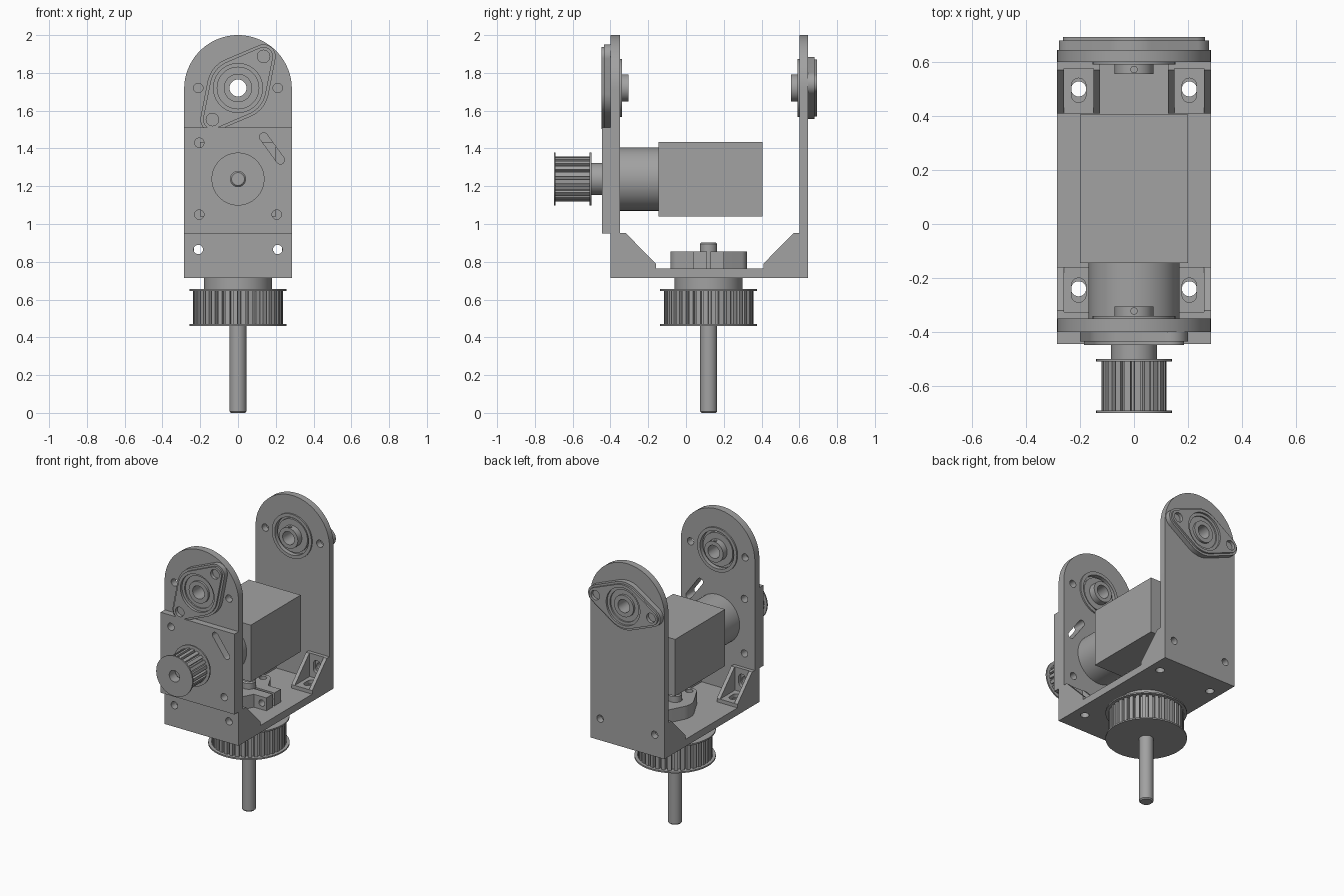
import bpy, bmesh, math
from math import cos, sin, pi

cube = bpy.data.objects.get("Cube")
if cube:
    bpy.data.objects.remove(cube, do_unlink=True)

grey = bpy.data.materials.new("machined grey")
grey.use_nodes = True
TONE = (0.36, 0.36, 0.36, 1)
grey.diffuse_color = TONE
grey.node_tree.nodes["Principled BSDF"].inputs["Base Color"].default_value = TONE

# axis name -> mapping of profile (u, v) and depth t to space
MAP = {"X": lambda u, v, t: (t, u, v),
       "Y": lambda u, v, t: (u, t, v),
       "Z": lambda u, v, t: (u, v, t)}


def finish(name, bm):
    bmesh.ops.recalc_face_normals(bm, faces=bm.faces)
    mesh = bpy.data.meshes.new(name)
    bm.to_mesh(mesh)
    bm.free()
    mesh.materials.append(grey)
    obj = bpy.data.objects.new(name, mesh)
    bpy.context.collection.objects.link(obj)
    return obj


def prism(name, pts, axis, a, b):
    """Extrude a flat outline along an axis from a to b."""
    bm = bmesh.new()
    low, high = [[bm.verts.new(MAP[axis](u, v, t)) for u, v in pts] for t in (a, b)]
    bm.faces.new(low)
    bm.faces.new(high)
    for i in range(len(pts)):
        j = (i + 1) % len(pts)
        bm.faces.new((low[i], low[j], high[j], high[i]))
    return finish(name, bm)


def lathe(name, profile, axis, cu, cv, base=0, sign=1, n=64):
    """Revolve a closed (radius, depth) profile around an axis."""
    bm = bmesh.new()
    rings = [[bm.verts.new(MAP[axis](cu + r * cos(2 * pi * k / n), cv + r * sin(2 * pi * k / n),
                                     base + sign * t)) for r, t in profile] for k in range(n)]
    for k in range(n):
        p, q = rings[k], rings[(k + 1) % n]
        for i in range(len(profile)):
            j = (i + 1) % len(profile)
            bm.faces.new((p[i], p[j], q[j], q[i]))
    return finish(name, bm)


def arc(cu, cv, r, start=0, end=360, n=48):
    full = end - start == 360
    steps = n if full else n + 1
    angles = [math.radians(start + (end - start) * i / n) for i in range(steps)]
    return [(cu + r * cos(a), cv + r * sin(a)) for a in angles]


def rect(u0, u1, v0, v1):
    return [(u0, v0), (u1, v0), (u1, v1), (u0, v1)]


def slot(cu, cv, half, r, angle):
    """Outline with two round ends."""
    a = math.radians(angle)
    du, dv = half * cos(a), half * sin(a)
    return (arc(cu + du, cv + dv, r, angle - 90, angle + 90, 12)
            + arc(cu - du, cv - dv, r, angle + 90, angle + 270, 12))


def lozenge(cu, cv, body, ear, dist, angle):
    """Round body with two ears, joined by tangents."""
    t = math.degrees(math.acos((body - ear) / dist))
    pts = []
    for side in (0, 180):
        a = angle + side
        ra = math.radians(a)
        pts += arc(cu + dist * cos(ra), cv + dist * sin(ra), ear, a - t, a + t, 16)
        pts += arc(cu, cv, body, a + t, a + 180 - t, 20)
    return pts


def cut(obj, outlines, axis, a, b):
    bpy.context.view_layer.objects.active = obj
    for pts in outlines:
        tool = prism("cutter", pts, axis, a, b)
        tool.hide_render = True
        mod = obj.modifiers.new("cut", "BOOLEAN")
        mod.operation, mod.solver, mod.object = "DIFFERENCE", "EXACT", tool
        bpy.ops.object.modifier_apply(modifier=mod.name)
        bpy.data.objects.remove(tool, do_unlink=True)
    return obj


W, AXLE, MOTOR_Z, SHAFT_Y = 0.285, 1.72, 1.238, 0.12
slide_slot = slot(0.18, 1.40, 0.075, 0.022, -54)
motor_holes = [arc(x, z, 0.025, n=24) for x, z in ((-0.205, 1.43), (-0.205, 1.05), (0.205, 1.05))]
upright = [(-W, 0.715), (W, 0.715)] + arc(0, 2 - W, W, 0, 180)
plate_holes = [arc(s * 0.21, z, 0.025, n=24) for s in (-1, 1) for z in (0.865, AXLE)]
plate_holes.append(arc(0, AXLE, 0.153, n=64))

# Bracket uprights and base
cut(prism("front_upright", upright, "Y", -0.40, -0.35),
    plate_holes + motor_holes + [slide_slot], "Y", -0.5, -0.3)
cut(prism("back_upright", upright, "Y", 0.60, 0.645), plate_holes, "Y", 0.5, 0.7)
cut(prism("base_plate", rect(-W, W, -0.35, 0.60), "Z", 0.715, 0.765),
    [arc(s * 0.205, y, 0.028, n=24) for s in (-1, 1) for y in (-0.24, 0.50)], "Z", 0.6, 0.9)
cut(prism("motor_plate", rect(-W, W, 0.95, 1.51), "Y", -0.445, -0.40),
    motor_holes + [slide_slot], "Y", -0.5, -0.3)

# Hollow corner brackets: two cheeks, a foot and a back each
for place, y0, d in (("front", -0.35, 1), ("back", 0.60, -1)):
    side = [(y0, 0.765), (y0 + d * 0.19, 0.765), (y0 + d * 0.19, 0.79),
            (y0 + d * 0.03, 0.953), (y0, 0.953)]
    for s, hand in ((-1, "right"), (1, "left")):
        for i, x in enumerate((0.125, 0.26)):
            prism(f"{place}_{hand}_bracket_cheek_{i + 1}", side, "X", s * x, s * (x + 0.025))
        xs = sorted((s * 0.15, s * 0.26))
        foot = prism(f"{place}_{hand}_bracket_foot",
                     rect(*xs, *sorted((y0, y0 + d * 0.19))), "Z", 0.765, 0.79)
        cut(foot, [slot(s * 0.205, y0 + d * 0.105, 0.018, 0.027, 90)], "Z", 0.7, 0.9)
        back = prism(f"{place}_{hand}_bracket_back", rect(*xs, 0.79, 0.953),
                     "Y", *sorted((y0, y0 + d * 0.025)))
        cut(back, [slot(s * 0.205, 0.87, 0.018, 0.027, 90)], "Y", y0 - 0.1, y0 + 0.1)

# Flanged bearings on both uprights; depth runs outward from the inner face
insert = [(0.045, -0.045), (0.072, -0.045), (0.072, 0), (0.115, 0), (0.115, 0.02),
          (0.13, 0.02), (0.13, -0.01), (0.153, -0.01), (0.153, 0.05), (0.13, 0.05),
          (0.13, 0.08), (0.11, 0.08), (0.11, 0.07), (0.075, 0.07), (0.075, 0.085), (0.045, 0.085)]
for place, inner, outer, sign, tilt in (("front", -0.35, -0.40, -1, 51), ("back", 0.60, 0.645, 1, 6)):
    ear = math.radians(tilt)
    ears = [arc(s * 0.215 * cos(ear), AXLE + s * 0.215 * sin(ear), 0.033, n=24) for s in (-1, 1)]
    span = sorted((outer, outer + sign * 0.035))
    housing = prism(f"{place}_bearing_housing", lozenge(0, AXLE, 0.165, 0.064, 0.215, tilt), "Y", *span)
    cut(housing, [arc(0, AXLE, 0.13, n=64)] + ears, "Y", outer - 0.1, outer + 0.1)
    rim = prism(f"{place}_bearing_rim", lozenge(0, AXLE, 0.15, 0.05, 0.215, tilt),
                "Y", *sorted((outer + sign * 0.034, outer + sign * 0.048)))
    cut(rim, [arc(0, AXLE, 0.13, n=64)] + ears, "Y", outer - 0.1, outer + 0.1)
    for i, pts in enumerate(ears):
        prism(f"{place}_bearing_bolt_{i + 1}", pts, "Y", *sorted((outer, outer + sign * 0.025)))
    ring = lathe(f"{place}_bearing_insert", insert, "Y", 0, AXLE, inner, sign)
    cut(ring, [arc(0, inner - sign * 0.028, 0.012, n=16)], "Z", AXLE + 0.055, AXLE + 0.09)

# Motor body and gearbox
prism("motor_gearbox", arc(0, MOTOR_Z, 0.168, n=64), "Y", -0.35, -0.14)
prism("motor_body", rect(-0.2, 0.2, 1.04, 1.435), "Y", -0.145, 0.405)


def pulley(name, axis, cu, cv, teeth, root, tip, rim, bore, start, end, hub_r, hub_end):
    """Toothed belt pulley with two rims and a hub."""
    step = 2 * pi / teeth
    gear = []
    for k in range(teeth):
        for f, r in ((0, root), (0.3, root), (0.36, tip), (0.94, tip)):
            a = (k + f) * step
            gear.append((cu + r * cos(a), cv + r * sin(a)))
    cut(prism(name + "_teeth", gear, axis, start, end), [arc(cu, cv, bore)], axis, start - 1, end + 1)
    for label, r, a, b in (("outer_rim", rim, start - 0.01, start),
                           ("inner_rim", rim, end - 0.01, end),
                           ("hub", hub_r, end, hub_end)):
        lathe(f"{name}_{label}", [(bore, a), (r, a), (r, b), (bore, b)], axis, cu, cv)


pulley("motor_pulley", "Y", 0, MOTOR_Z, 20, 0.103, 0.12, 0.14, 0.04, -0.69, -0.50, 0.085, -0.445)
lathe("motor_shaft", [(0.001, -0.64), (0.034, -0.64), (0.04, -0.634), (0.04, -0.40), (0.001, -0.40)],
      "Y", 0, MOTOR_Z)
pulley("base_pulley", "Z", 0, SHAFT_Y, 36, 0.215, 0.237, 0.257, 0.045, 0.47, 0.655, 0.18, 0.715)

# Vertical shaft and its split clamp
lathe("vertical_shaft", [(0.001, 0), (0.038, 0), (0.045, 0.008), (0.045, 0.895),
                         (0.038, 0.903), (0.001, 0.903)], "Z", 0, SHAFT_Y, n=48)
clamp = lozenge(0, SHAFT_Y, 0.12, 0.05, 0.152, 90)
support = prism("shaft_support", clamp, "Z", 0.765, 0.855)
cut(support, [arc(0, SHAFT_Y, 0.046), rect(0, 0.25, SHAFT_Y - 0.01, SHAFT_Y + 0.01)]
    + [arc(0, SHAFT_Y + s * 0.155, 0.025, n=24) for s in (-1, 1)], "Z", 0.7, 0.9)
for s, label in ((-1, "front"), (1, "back")):
    jaw = prism(f"{label}_clamp_jaw", rect(0.06, 0.19, *sorted((SHAFT_Y + s * 0.01, SHAFT_Y + s * 0.08))),
                "Z", 0.765, 0.855)
    cut(jaw, [arc(0.155, 0.81, 0.022, n=24)], "Y", -0.2, 0.4)

# Smooth round walls, keep crisp edges
for obj in bpy.context.scene.objects:
    obj.select_set(obj.type == "MESH")
bpy.context.view_layer.objects.active = support
bpy.ops.object.shade_smooth_by_angle(angle=math.radians(25))
